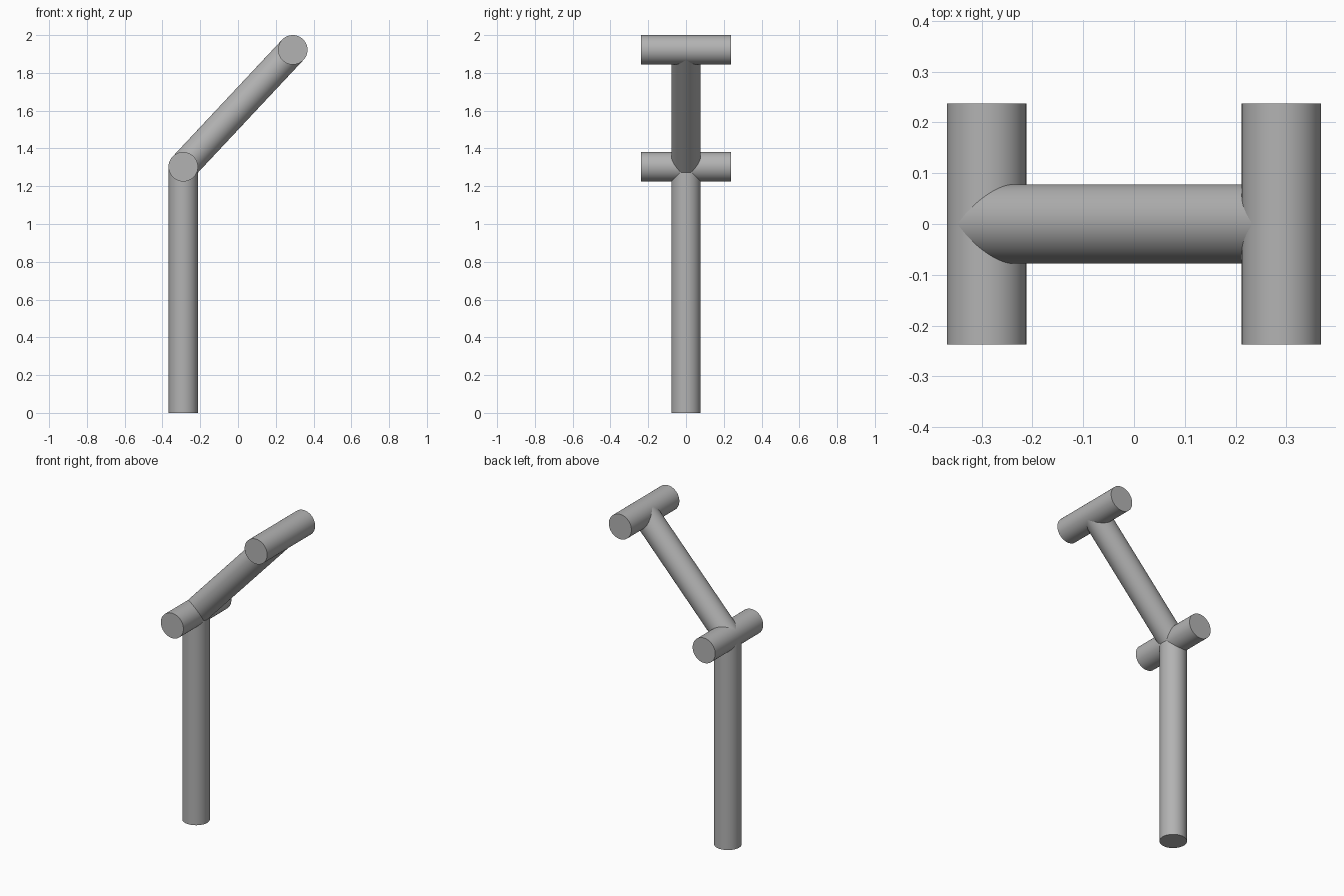
import bpy
from mathutils import Vector

if "Cube" in bpy.data.objects:
    bpy.data.objects.remove(bpy.data.objects["Cube"], do_unlink=True)

RADIUS = 0.078
HALF_BAR = 0.237
ELBOW = Vector((-0.29, 0, 1.303))
TIP = Vector((0.29, 0, 1.922))
FOOT = Vector((ELBOW.x, 0, 0))
SIDE = Vector((0, HALF_BAR, 0))

grey = bpy.data.materials.new("plain_grey")
grey.use_nodes = True
colour = (0.45, 0.45, 0.45, 1)
grey.diffuse_color = colour
grey.node_tree.nodes["Principled BSDF"].inputs["Base Color"].default_value = colour


def rod(name, start, end):
    """Round capped rod running between two points."""
    axis = end - start
    bpy.ops.mesh.primitive_cylinder_add(
        vertices=96, radius=RADIUS, depth=axis.length, location=(start + end) / 2,
        rotation=axis.to_track_quat("Z", "Y").to_euler())
    obj = bpy.context.object
    obj.name = name
    obj.data.materials.append(grey)
    bpy.ops.object.shade_smooth_by_angle()
    return obj


# Upright post and the sloping arm that leaves its top
rod("post", FOOT, ELBOW)
rod("sloping_arm", ELBOW, TIP)

# Crossbars through both ends of the arm
rod("elbow_crossbar", ELBOW - SIDE, ELBOW + SIDE)
rod("top_crossbar", TIP - SIDE, TIP + SIDE)
